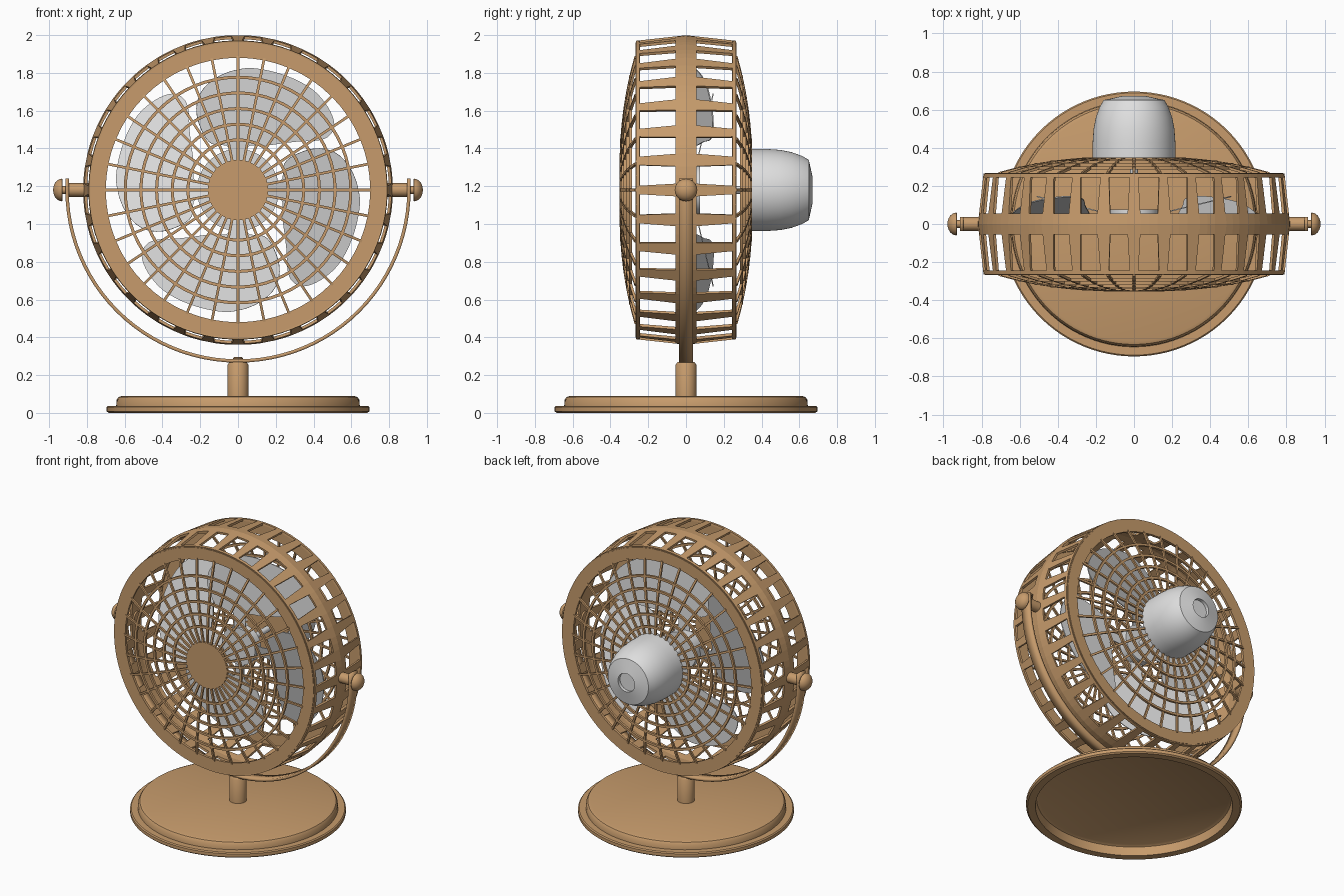
import bpy, bmesh, math
from mathutils import Vector

if "Cube" in bpy.data.objects:
    bpy.data.objects.remove(bpy.data.objects["Cube"])

CZ = 1.18            # height of the fan axis
N = 32               # bays round the cage


def material(name, rgb):
    m = bpy.data.materials.new(name)
    m.diffuse_color = (*rgb, 1)
    m.use_nodes = True
    m.node_tree.nodes["Principled BSDF"].inputs["Base Color"].default_value = m.diffuse_color
    return m


TAN = material("tan_metal", (0.57, 0.33, 0.15))
GREY = material("light_grey", (0.74, 0.74, 0.74))


def finish(name, bm, mat, smooth=None):
    bmesh.ops.remove_doubles(bm, verts=bm.verts, dist=1e-5)
    bmesh.ops.recalc_face_normals(bm, faces=bm.faces)
    me = bpy.data.meshes.new(name)
    bm.to_mesh(me)
    bm.free()
    ob = bpy.data.objects.new(name, me)
    bpy.context.collection.objects.link(ob)
    me.materials.append(mat)
    if smooth:
        bpy.ops.object.select_all(action='DESELECT')
        ob.select_set(True)
        bpy.context.view_layer.objects.active = ob
        bpy.ops.object.shade_smooth_by_angle(angle=math.radians(smooth))
    return ob


def solidify(ob, thickness, offset):
    mod = ob.modifiers.new("thickness", 'SOLIDIFY')
    mod.thickness, mod.offset = thickness, offset


def lathe_into(bm, profile, axis, center, seg=64, closed=False):
    """Spin (radius, along-axis) points round the x, y or z axis."""
    rings = []
    for i in range(seg):
        t = 2 * math.pi * i / seg
        c, s = math.cos(t), math.sin(t)
        place = {'x': lambda r, a: (a, r * c, r * s),
                 'y': lambda r, a: (r * c, a, r * s),
                 'z': lambda r, a: (r * c, r * s, a)}[axis]
        rings.append([bm.verts.new(Vector(place(r, a)) + Vector(center)) for r, a in profile])
    n = len(profile)
    for i in range(seg):
        p, q = rings[i], rings[(i + 1) % seg]
        for j in range(n if closed else n - 1):
            k = (j + 1) % n
            bm.faces.new((p[j], q[j], q[k], p[k]))
    bmesh.ops.remove_doubles(bm, verts=bm.verts, dist=1e-5)


def lathe(name, profile, axis, center, mat, seg=64, closed=False):
    bm = bmesh.new()
    lathe_into(bm, profile, axis, center, seg, closed)
    return finish(name, bm, mat, 35)


AXIS = (0, 0, CZ)

# Base plate with hollow underside, and stem
lathe("base", [(0, .07), (.61, .07), (.628, .06), (.635, 0), (.685, 0), (.695, .008), (.695, .03),
               (.688, .037), (.645, .037), (.642, .07), (.632, .084), (.615, .09), (0, .09)],
      'z', (0, 0, 0), TAN, 96)
lathe("stem", [(0, .08), (.055, .08), (.055, .255), (.045, .27), (0, .27)], 'z', (0, 0, 0), TAN, 32)
lathe("stem_nut", [(0, .26), (.026, .26), (.026, .29), (.018, .297), (0, .297)], 'z', (0, 0, 0), TAN, 16)

# Yoke: a half-circle strap with short straight ends
bm = bmesh.new()
path = [(-.905, CZ + .06)]
path += [(-.905 * math.cos(math.pi * i / 48), CZ - .905 * math.sin(math.pi * i / 48)) for i in range(49)]
path += [(.905, CZ + .06)]
rows = [[bm.verts.new((x, y, z)) for y in (-.038, .038)] for x, z in path]
for p, q in zip(rows, rows[1:]):
    bm.faces.new((p[0], p[1], q[1], q[0]))
solidify(finish("yoke", bm, TAN, 35), .018, 0)

# Pivots and domed knobs on both sides
for side, sx in (("left", -1), ("right", 1)):
    lathe(side + "_pivot", [(r, sx * a) for r, a in
          [(0, .79), (.036, .79), (.036, .895), (0, .895)]], 'x', AXIS, TAN, 24)
    dome = [(.06 * math.cos(t), .932 + .047 * math.sin(t)) for t in [i * math.pi / 12 for i in range(7)]]
    lathe(side + "_knob", [(r, sx * a) for r, a in
          [(0, .9), (.02, .9), (.02, .928), (.056, .928)] + dome], 'x', AXIS, TAN, 24)

# Slotted outer band
bm = bmesh.new()
ys = (-.265, -.245, -.055, 0, .055, .245, .265)
grid = []
for i in range(N):
    step = 2 * math.pi / N
    for k in range(3):                      # bar start, bar end, slot middle
        col = []
        for y in ys:
            r = .82 - .03 * abs(y) / .265
            half = (.036 - .014 * abs(y) / .265) / .8
            t = i * step + (-half, half, step / 2)[k]
            col.append(bm.verts.new((r * math.cos(t), y, CZ + r * math.sin(t))))
        grid.append(col)
for i in range(len(grid)):
    p, q = grid[i], grid[(i + 1) % len(grid)]
    for j in range(len(ys) - 1):
        if i % 3 and j in (1, 4):           # leave the slots open
            continue
        bm.faces.new((p[j], q[j], q[j + 1], p[j + 1]))
band = finish("cage_band", bm, TAN)
# inward thickness regardless of which way the normals settled
f = band.data.polygons[0]
outward = (f.center - Vector((0, f.center.y, CZ))).dot(f.normal) > 0
solidify(band, .015, -1 if outward else 1)


def dome_y(r):
    return .345 - .077 * max(0, (r - .12) / .58) ** 2.1


# Domed grilles, front and back
for side, s in (("front", -1), ("back", 1)):
    lathe(side + "_rim", [(.70, s * .25), (.782, s * .25), (.782, s * .268), (.70, s * .268)],
          'y', AXIS, TAN, 64, True)
    bm = bmesh.new()
    for r in (.265, .348, .431, .514, .597):          # grille hoops
        y, h = dome_y(r), .008
        lathe_into(bm, [(r - h, s * (y - h)), (r + h, s * (y - h)), (r + h, s * (y + h)),
                        (r - h, s * (y + h))], 'y', AXIS, 64, True)
    radii = [.14 + .57 * i / 8 for i in range(9)]
    for i in range(N):                                # grille spokes
        t = 2 * math.pi * i / N
        u, w = Vector((math.cos(t), 0, math.sin(t))), Vector((-math.sin(t), 0, math.cos(t))) * .007
        secs = []
        for r in radii:
            c = u * r + Vector((0, s * dome_y(r), CZ))
            d = Vector((0, .007, 0))
            secs.append([bm.verts.new(c + v) for v in (w + d, w - d, -w - d, d - w)])
        for p, q in zip(secs, secs[1:]):
            for j in range(4):
                bm.faces.new((p[j], p[(j + 1) % 4], q[(j + 1) % 4], q[j]))
        bm.faces.new(secs[0])
        bm.faces.new(secs[-1])
    finish(side + "_grille", bm, TAN, 35)
    lathe(side + "_hub_plate", [(0, s * .335), (.16, s * .335), (.16, s * .353), (0, s * .353)],
          'y', AXIS, TAN)

# Motor housing with a recessed end, axle and blade hub
lathe("motor", [(0, .34), (.217, .34), (.217, .43), (.212, .50), (.200, .56), (.180, .615), (.160, .65),
                (.065, .671), (.065, .648), (0, .648)], 'y', AXIS, GREY)
lathe("axle", [(0, .02), (.02, .02), (.02, .345), (0, .345)], 'y', AXIS, GREY, 24)
lathe("blade_hub", [(0, .005), (.13, .005), (.13, .075), (0, .075)], 'y', AXIS, GREY, 48)

# Four flat pitched blades: smooth closed outline of the upper one, turned for the others
outline = [(-.035, .11), (-.045, .225), (-.14, .245), (-.19, .31), (-.22, .41), (-.205, .5), (-.15, .57),
           (-.05, .625), (.08, .645), (.25, .607), (.39, .535), (.475, .44), (.51, .345), (.48, .285),
           (.42, .262), (.30, .255), (.15, .235), (.045, .225), (.035, .11)]


def rounded(points, sub=4):
    """Closed Catmull-Rom curve through the points."""
    pts, out = [Vector(p) for p in points], []
    n = len(pts)
    for i in range(n):
        a, b, c, d = (pts[(i + k) % n] for k in (-1, 0, 1, 2))
        for k in range(sub):
            t = k / sub
            out.append((b * 2 + (c - a) * t + (a * 2 - b * 5 + c * 4 - d) * t * t
                        + (b * 3 - a - c * 3 + d) * t ** 3) / 2)
    return out


for b in range(4):
    bm = bmesh.new()
    c, s = [(1, 0), (0, 1), (-1, 0), (0, -1)][b]
    bm.faces.new([bm.verts.new((u * c - v * s, .022 + .24 * u, CZ + u * s + v * c))
                  for u, v in rounded(outline)])
    solidify(finish("blade_%d" % (b + 1), bm, GREY), .006, 0)
